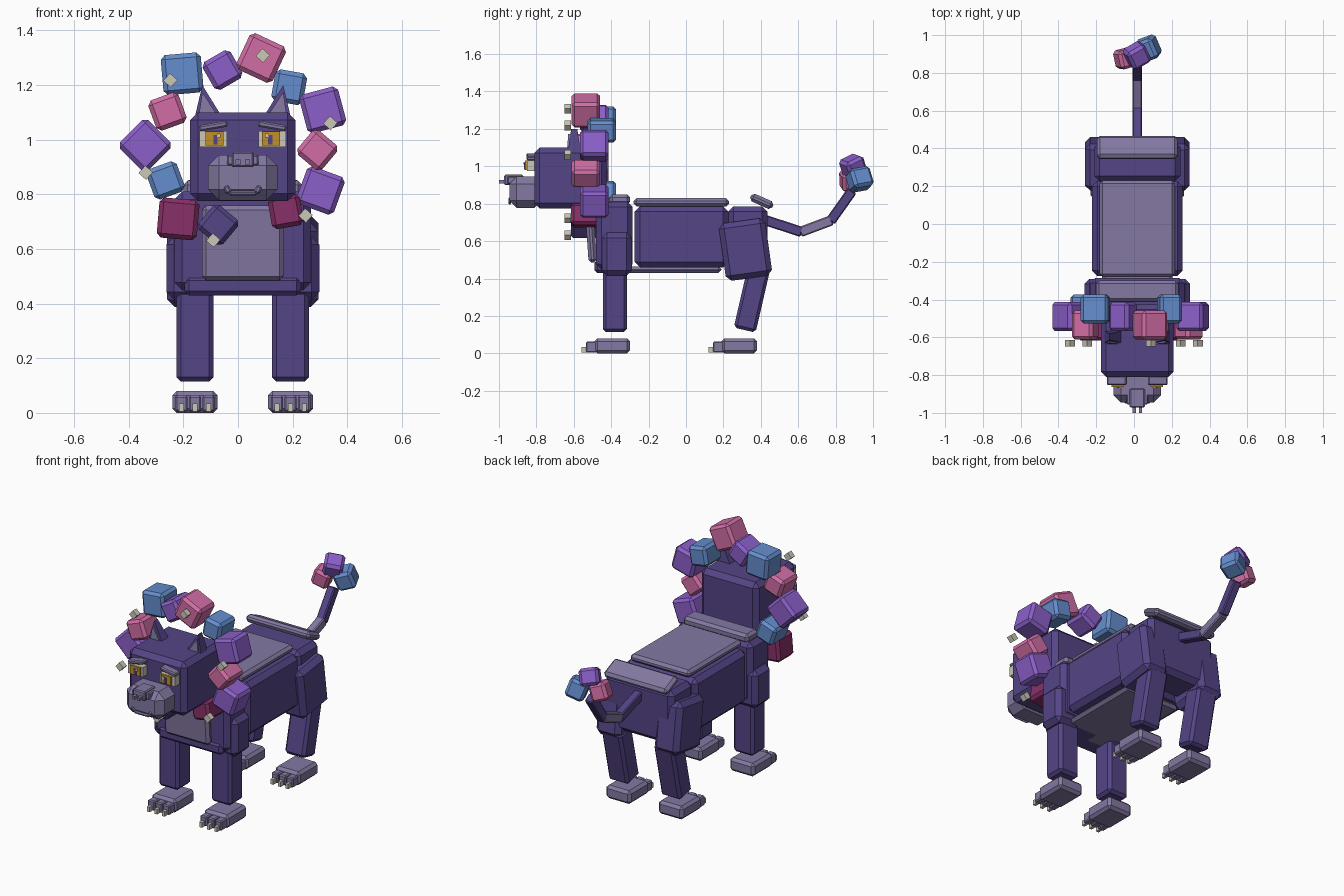
import bpy, bmesh
from math import radians, degrees, sin, cos
from mathutils import Matrix, Vector

old = bpy.data.objects.get("Cube")
if old:
    bpy.data.objects.remove(old, do_unlink=True)

CENTRE = .0175  # body centre line
SHARP, FINE, SOFT, ROUND = 0, .006, .016, .028  # chamfer widths
SIDES = (("right", -1), ("left", 1))


def material(name, red, green, blue):
    mat = bpy.data.materials.new(name)
    mat.use_nodes = True
    mat.diffuse_color = (red, green, blue, 1)
    shader = mat.node_tree.nodes["Principled BSDF"]
    shader.inputs["Base Color"].default_value = mat.diffuse_color
    return mat


FUR = material("dark purple", .09, .058, .24)
PALE = material("lavender", .23, .19, .36)
VIOLET = material("violet", .26, .115, .59)
PINK = material("pink", .64, .155, .38)
BLUE = material("blue", .13, .27, .62)
BERRY = material("magenta", .25, .03, .14)
BONE = material("bone", .6, .57, .48)
GOLD = material("gold", .55, .28, .02)


def finish(name, bm, mat):
    mesh = bpy.data.meshes.new(name)
    bm.to_mesh(mesh)
    bm.free()
    mesh.materials.append(mat)
    bpy.context.collection.objects.link(bpy.data.objects.new(name, mesh))


def box(name, mat, centre, size, bevel=SOFT, tilt=0, turn=0, spin=0):
    """Chamfered box; tilt, turn and spin are degrees about x, y and z."""
    bm = bmesh.new()
    bmesh.ops.create_cube(bm, size=1)
    bmesh.ops.scale(bm, vec=size, verts=bm.verts)
    if bevel:
        bmesh.ops.bevel(bm, geom=bm.edges[:], offset=bevel, segments=1, affect='EDGES')
    matrix = Matrix.Translation(centre)
    for angle, axis in ((spin, 'Z'), (turn, 'Y'), (tilt, 'X')):
        matrix = matrix @ Matrix.Rotation(radians(angle), 4, axis)
    bm.transform(matrix)
    finish(name, bm, mat)


def block(name, mat, width, front, back, bottom, top, x=CENTRE, **options):
    """Box given by its width and its four limits seen from the side."""
    centre = (x, (front + back) / 2, (bottom + top) / 2)
    box(name, mat, centre, (width, back - front, top - bottom), **options)


def ear(name, mat, sign, front, back, inset):
    """Wedge that leans outward to a narrow tip."""
    bm = bmesh.new()
    middle = (front + back) / 2
    for y in (front, back):
        for x in (.08 + inset, .174 - inset):
            bm.verts.new((CENTRE + sign * x, y, 1.09))
        bm.verts.new((CENTRE + sign * .148, (y + middle) / 2, 1.2 - 2 * inset))
    bmesh.ops.convex_hull(bm, input=bm.verts)
    finish(name, bm, mat)


# Torso
block("chest", FUR, width=.5, front=-.48, back=-.285, bottom=.45, top=.81, bevel=ROUND)
block("chest_base", FUR, width=.425, front=-.49, back=-.3, bottom=.43, top=.5)
block("body", FUR, width=.48, front=-.275, back=.227, bottom=.46, top=.785, bevel=ROUND)
block("hips", FUR, width=.455, front=.225, back=.435, bottom=.46, top=.785, bevel=ROUND)

# Pale armour plates
block("back_plate", PALE, width=.4, front=-.28, back=.23, bottom=.785, top=.83)
block("belly_plate", PALE, width=.375, front=-.43, back=.19, bottom=.43, top=.465)
block("shoulder_plate", PALE, width=.435, front=-.41, back=-.3, bottom=.795, top=.85)
block("rump_plate", PALE, width=.425, front=.34, back=.47, bottom=.79, top=.835, tilt=-24)
block("chest_plate", PALE, width=.3, front=-.53, back=-.485, bottom=.485, top=.76, tilt=4)

# Legs, paws, toes and claws
for side, sign in SIDES:
    leg = CENTRE + sign * .175
    hip = CENTRE + sign * .195
    block("shoulder_" + side, FUR, x=hip, width=.17, front=-.45, back=-.29,
          bottom=.415, top=.645, bevel=ROUND)
    block("front_leg_" + side, FUR, x=leg, width=.135, front=-.445, back=-.315,
          bottom=.115, top=.45)
    block("thigh_" + side, FUR, x=hip, width=.165, front=.193, back=.443,
          bottom=.4, top=.71, bevel=ROUND, tilt=8)
    block("hind_leg_" + side, FUR, x=leg, width=.135, front=.292, back=.412,
          bottom=.12, top=.46, tilt=-13)
    for end, heel in (("front", -.3), ("hind", .38)):
        tag = end + "_" + side
        block("paw_" + tag, PALE, x=leg, width=.165, front=heel - .19, back=heel,
              bottom=0, top=.08)
        for step in (-1, 0, 1):
            toe = leg + step * .05
            block("toe_" + tag, PALE, x=toe, width=.045, front=heel - .235,
                  back=heel - .17, bottom=.005, top=.063, bevel=FINE)
            block("claw_" + tag, BONE, x=toe, width=.018, front=heel - .26,
                  back=heel - .23, bottom=.005, top=.035, bevel=SHARP)

# Head, muzzle and nose
block("head", FUR, width=.385, front=-.81, back=-.425, bottom=.775, top=1.1, bevel=ROUND)
block("muzzle", PALE, width=.253, front=-.945, back=-.77, bottom=.778, top=.945, bevel=.04)
block("nose_bridge", PALE, width=.115, front=-.955, back=-.9, bottom=.905, top=.945, bevel=FINE)
block("nose", PALE, width=.08, front=-.972, back=-.87, bottom=.9, top=.955, bevel=FINE)
block("lip", PALE, width=.1, front=-.95, back=-.935, bottom=.795, top=.812, bevel=FINE)

# Paired face details
for side, sign in SIDES:
    def face_part(name, mat, offset, **shape):
        block(name + "_" + side, mat, x=CENTRE + sign * offset, **shape)

    face_part("nostril", PALE, .017, width=.018, front=-1, back=-.965,
              bottom=.909, top=.927, bevel=SHARP)
    face_part("mouth_corner", PALE, .056, width=.022, front=-.95, back=-.935,
              bottom=.803, top=.833, bevel=FINE, turn=sign * 25)
    face_part("eye", BONE, .108, width=.1, front=-.85, back=-.8,
              bottom=.974, top=1.032, bevel=SHARP)
    face_part("iris", GOLD, .103, width=.066, front=-.862, back=-.842,
              bottom=.979, top=1.031, bevel=SHARP)
    face_part("pupil", FUR, .1, width=.016, front=-.867, back=-.859,
              bottom=.982, top=1.018, bevel=SHARP)
    face_part("glint", BONE, .088, width=.014, front=-.868, back=-.86,
              bottom=1.009, top=1.023, bevel=SHARP)
    face_part("brow", PALE, .108, width=.105, front=-.853, back=-.798,
              bottom=1.039, top=1.061, bevel=FINE, turn=sign * 10)
    ear("ear_" + side, FUR, sign, front=-.63, back=-.565, inset=0)
    ear("inner_ear_" + side, PALE, sign, front=-.636, back=-.61, inset=.013)


# Mane: a ring of turned blocks with one gap under the chin
def ring(angle, radius):
    return radius * cos(radians(angle)), .97 + radius * sin(radians(angle))


depth = {BLUE: -.45, VIOLET: -.49, PINK: -.535, BERRY: -.54, FUR: -.54}
large, small = .147, .118
mane = [
    (BLUE, large, -5), (VIOLET, small, -30), (PINK, large, 25), (BLUE, small, 10),
    (VIOLET, large, -15), (PINK, small, 40), (VIOLET, large, 20), (BERRY, small, -10),
    None,
    (FUR, small, 40), (BERRY, large, 5), (BLUE, small, -20), (VIOLET, large, 45),
    (PINK, small, -20),
]
for slot, part in enumerate(mane):
    if part:
        mat, size, turn = part
        x, z = ring(127 - slot * 360 / len(mane), .09 + 1.7 * size)
        box("mane_block", mat, (x, depth[mat], z), (size, .152, size), turn=turn)

# Beads floating before the mane
for angle in range(15, 360, 60):
    x, z = ring(angle, .35)
    box("mane_bead", BONE, (x, -.632, z), (.037, .034, .037), bevel=SHARP, turn=42)

# Tail segments along a bent path
path = [Vector(p) for p in ((CENTRE, .4, .72), (CENTRE, .615, .65),
                            (CENTRE, .775, .71), (CENTRE, .885, .865))]
for start, stop, mat in zip(path, path[1:], (FUR, PALE, FUR)):
    along = stop - start
    slope = degrees(along.yz.angle_signed(Vector((1, 0))))
    box("tail_segment", mat, (start + stop) / 2, (.05, along.length + .01, .055),
        bevel=FINE, tilt=slope)

# Tail tuft
box("tail_tuft_top", VIOLET, (.015, .893, 1), (.11, .11, .1), tilt=25, turn=10, spin=30)
box("tail_tuft_side", PINK, (-.045, .877, .925), (.1, .1, .105), tilt=8, turn=20, spin=15)
box("tail_tuft_end", BLUE, (.072, .928, .93), (.11, .115, .11), tilt=10, turn=-20, spin=20)
